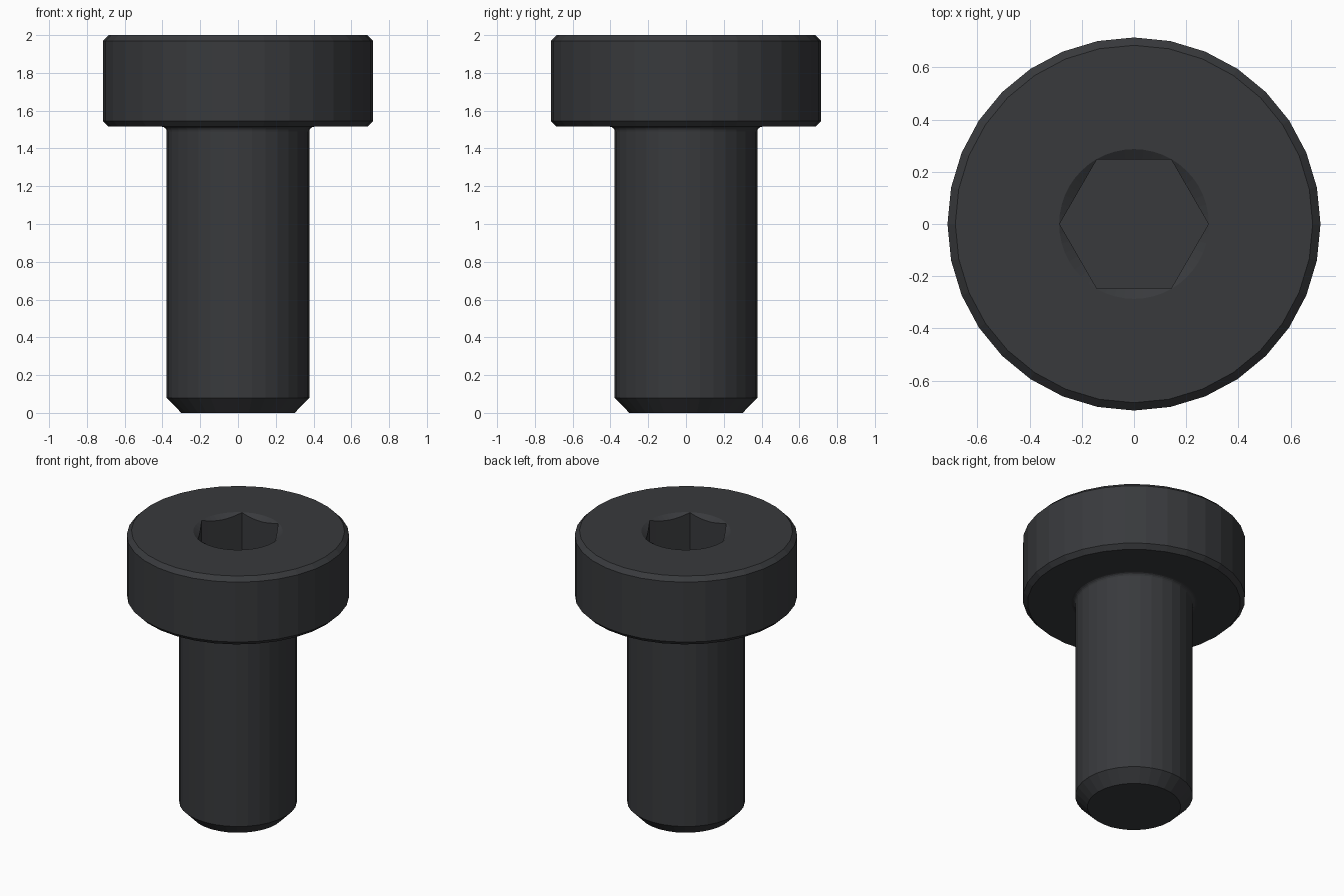
import bpy, bmesh
from math import pi, sin, cos, radians

if "Cube" in bpy.data.objects:
    bpy.data.objects.remove(bpy.data.objects["Cube"])

SIDES = 32
HEAD_R, SHANK_R, TOP = 0.715, 0.378, 2.0
SOCKET_R, SOCKET_DEPTH, SINK_SLOPE = 0.283, 0.33, 0.65
HEX_FLAT = 0.247


def mesh_from_rings(name, rings):
    """Closed solid skinned through rings of equal length, bottom to top."""
    bm = bmesh.new()
    loops = [[bm.verts.new(p) for p in ring] for ring in rings]
    n = len(loops[0])
    for a, b in zip(loops, loops[1:]):
        for i in range(n):
            j = (i + 1) % n
            bm.faces.new((a[i], a[j], b[j], b[i]))
    bm.faces.new(loops[0][::-1])
    bm.faces.new(loops[-1])
    bmesh.ops.recalc_face_normals(bm, faces=bm.faces)
    mesh = bpy.data.meshes.new(name)
    bm.to_mesh(mesh)
    bm.free()
    obj = bpy.data.objects.new(name, mesh)
    bpy.context.collection.objects.link(obj)
    return obj


def circle(r, z, n):
    return [(r * cos(2 * pi * i / n), r * sin(2 * pi * i / n), z) for i in range(n)]


# Bolt body: chamfered tip, shank, small fillet, chamfered head
fillet = 0.025
under = 1.515
profile = [(0.30, 0), (SHANK_R, 0.08)]
for k in range(5):
    a = radians(22.5 * k)
    profile.append((SHANK_R + fillet * (1 - cos(a)), under - fillet * (1 - sin(a))))
profile += [(HEAD_R - 0.03, under), (HEAD_R, under + 0.03),
            (HEAD_R, TOP - 0.03), (HEAD_R - 0.03, TOP)]
bolt = mesh_from_rings("socket_bolt", [circle(r, z, SIDES) for r, z in profile])

# Hex socket cutter with a conical countersink that scallops the flats
n = 48
floor, scallop = [], []
for i in range(n):
    a = 2 * pi * i / n
    r = min(HEX_FLAT / cos(a % (pi / 3) - pi / 6), SOCKET_R + 0.002)
    floor.append((r * cos(a), r * sin(a), TOP - SOCKET_DEPTH))
    depth = (SOCKET_R + 0.004 - r) * SINK_SLOPE
    scallop.append((r * cos(a), r * sin(a), TOP - depth))
cutter = mesh_from_rings("socket_cutter", [
    floor, scallop, circle(SOCKET_R + 0.004, TOP, n), circle(SOCKET_R + 0.004, TOP + 0.1, n)])
cutter.hide_render = True
cutter.hide_set(True)

cut = bolt.modifiers.new("socket", 'BOOLEAN')
cut.operation = 'DIFFERENCE'
cut.solver = 'EXACT'
cut.object = cutter

# Black steel finish
steel = bpy.data.materials.new("black_steel")
steel.diffuse_color = (0.04, 0.042, 0.046, 1)
steel.use_nodes = True
steel.node_tree.nodes["Principled BSDF"].inputs["Base Color"].default_value = steel.diffuse_color
bolt.data.materials.append(steel)
cutter.data.materials.append(steel)
